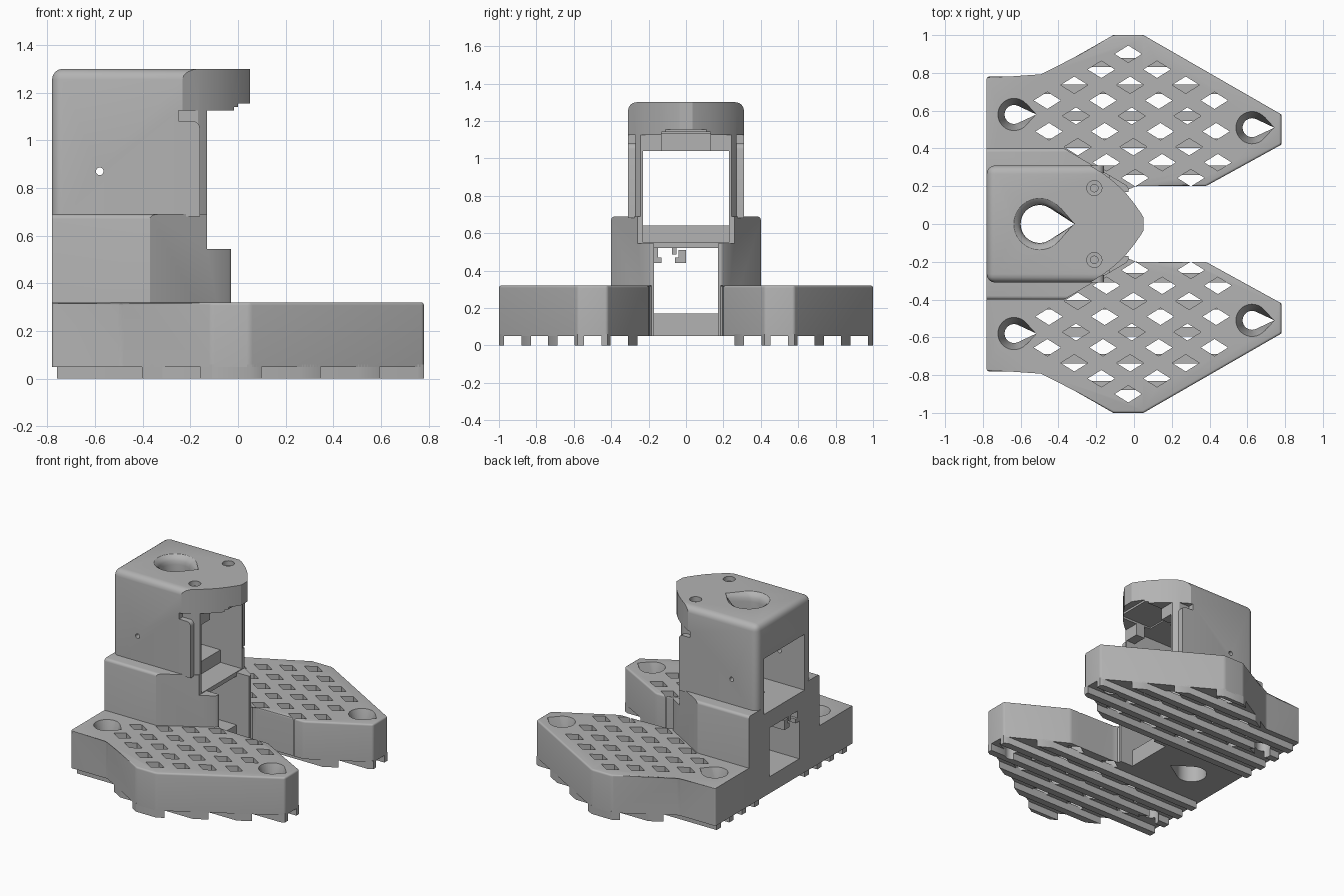
import bpy, bmesh, math

cube = bpy.data.objects.get("Cube")
if cube:
    bpy.data.objects.remove(cube)

grey = bpy.data.materials.new("plain grey")
grey.use_nodes = True
grey.diffuse_color = (0.45, 0.45, 0.45, 1)
grey.node_tree.nodes["Principled BSDF"].inputs["Base Color"].default_value = (0.45, 0.45, 0.45, 1)


def loft(bm, rings):
    """Closed solid through a stack of equal-sized rings (counter-clockwise from below up)."""
    loops = [[bm.verts.new(p) for p in ring] for ring in rings]
    n = len(loops[0])
    for a, b in zip(loops, loops[1:]):
        for i in range(n):
            j = (i + 1) % n
            bm.faces.new((a[i], a[j], b[j], b[i]))
    bm.faces.new(loops[0][::-1])
    bm.faces.new(loops[-1])


def prism(bm, outline, z0, z1):
    loft(bm, [[(x, y, z) for x, y in outline] for z in (z0, z1)])


def box(bm, x0, x1, y0, y1, z0, z1):
    prism(bm, [(x0, y0), (x1, y0), (x1, y1), (x0, y1)], z0, z1)


def round_edges(bm, test, width):
    edges = [e for e in bm.edges if test(e.verts[0].co, e.verts[1].co)]
    bmesh.ops.bevel(bm, geom=edges, offset=width, segments=4, profile=0.5,
                    affect='EDGES', clamp_overlap=True)


def make(name, bm):
    bmesh.ops.recalc_face_normals(bm, faces=bm.faces)
    mesh = bpy.data.meshes.new(name)
    bm.to_mesh(mesh)
    bm.free()
    mesh.materials.append(grey)
    obj = bpy.data.objects.new(name, mesh)
    bpy.context.collection.objects.link(obj)
    return obj


def boxes(name, *specs):
    bm = bmesh.new()
    for spec in specs:
        box(bm, *spec)
    return make(name, bm)


def carve(obj, cutters, operation='DIFFERENCE'):
    for cutter in cutters:
        mod = obj.modifiers.new("cut", 'BOOLEAN')
        mod.operation = operation
        mod.solver = 'EXACT'
        mod.object = cutter
        cutter.hide_render = True
    bake(obj)


def bake(obj):
    graph = bpy.context.evaluated_depsgraph_get()
    graph.update()
    mesh = bpy.data.meshes.new_from_object(obj.evaluated_get(graph))
    obj.modifiers.clear()
    obj.data = mesh


def mirror(obj):
    mod = obj.modifiers.new("mirror", 'MIRROR')
    mod.use_axis = (False, True, False)
    mod.use_mirror_merge = False
    bake(obj)


def teardrop(cx, cy, z, r, tip):
    """Ring with a point towards +x."""
    start = math.acos(min(0.99, r / tip))
    n = 28
    pts = [(cx + tip, cy, z)]
    for i in range(n + 1):
        a = start + (2 * math.pi - 2 * start) * i / n
        pts.append((cx + r * math.cos(a), cy + r * math.sin(a), z))
    return pts


# Wing outline (left half)
wing_outline = [(-0.78, 0.18), (-0.035, 0.18), (-0.02, 0.195), (0.01, 0.2), (0.38, 0.2),
                (0.78, 0.42), (0.78, 0.58), (0.05, 1.0), (-0.11, 1.0), (-0.49, 0.78), (-0.78, 0.78)]
screws = [(-0.635, 0.58), (0.625, 0.51)]

# Cutters for the wing
bm = bmesh.new()
for sx, sy in screws:
    loft(bm, [teardrop(sx, sy, z, r, 0.118) for z, r in
              ((-0.02, 0.05), (0.2, 0.05), (0.325, 0.087))])
screw_cutter = make("screw_cutter", bm)

bm = bmesh.new()
for i in range(6):
    for j in range(5):
        x = -0.03 + 0.152 * i - 0.143 * j
        y = 0.9 - 0.082 * (i + j)
        near_screw = any(math.hypot(x - sx, y - sy) < 0.15 for sx, sy in screws)
        under_tower = y < 0.44 and y < 0.4 - 0.59 * (x + 0.37) + 0.03
        past_edge = y < 0.235 or y < 0.2 + 0.55 * (x - 0.38) + 0.07
        if not (near_screw or under_tower or past_edge):
            prism(bm, [(x - 0.072, y), (x, y - 0.045), (x + 0.072, y), (x, y + 0.045)], -0.02, 0.4)
diamond_cutter = make("diamond_cutter", bm)

# Perforated wings
bm = bmesh.new()
prism(bm, wing_outline, 0.05, 0.32)


def wing_edge(a, b):
    inner = max(a.y, b.y) < 0.199 or min(a.y, b.y) < 0.19
    return max(a.z, b.z) > 0.3 and not inner


round_edges(bm, wing_edge, 0.035)
wings = make("wings", bm)
carve(wings, [diamond_cutter, screw_cutter])
mirror(wings)

# Ribs under the wings
bm = bmesh.new()
prism(bm, wing_outline, 0.0, 0.06)
ribs = make("wing_ribs", bm)
bars = boxes("bar_helper", *[(-0.76, 0.79, 0.285 + 0.1425 * k - 0.025, 0.285 + 0.1425 * k + 0.025, -0.02, 0.08)
                             for k in range(6)])
carve(ribs, [bars], 'INTERSECT')
carve(ribs, [screw_cutter])
mirror(ribs)

# Vertical teardrop bore and side pin holes
bm = bmesh.new()
loft(bm, [teardrop(-0.5, 0, z, r, 0.185) for z, r in
          ((-0.02, 0.1), (1.24, 0.1), (1.265, 0.104), (1.285, 0.115), (1.302, 0.14))])
bore_cutter = make("bore_cutter", bm)

bm = bmesh.new()
for side in (-1, 1):
    loft(bm, [[(-0.21 + r * math.cos(a * math.pi / 10), side * 0.19 + r * math.sin(a * math.pi / 10), z)
               for a in range(20)] for z, r in ((1.18, 0.02), (1.265, 0.02), (1.266, 0.04), (1.32, 0.04))])
loft(bm, [[(-0.58 + 0.016 * math.cos(a * math.pi / 8), y, 0.87 + 0.016 * math.sin(a * math.pi / 8))
           for a in range(16)] for y in (-0.5, 0.5)])
pin_cutter = make("pin_cutter", bm)

# Lower body with cable channel and stepped shelf
bm = bmesh.new()
prism(bm, [(-0.78, -0.4), (-0.37, -0.4), (-0.04, -0.205), (-0.03, -0.19),
           (-0.03, 0.19), (-0.04, 0.205), (-0.37, 0.4), (-0.78, 0.4)], 0.05, 0.69)
round_edges(bm, lambda a, b: min(a.z, b.z) > 0.6 and abs(a.y + b.y) > 0.79, 0.02)
lower_body = make("lower_body", bm)
channel_cutters = [
    boxes("channel_cutter", (-0.9, 0.1, -0.17, 0.17, 0.17, 0.52)),
    boxes("floor_cutter", (-0.13, 0.1, -0.17, 0.17, 0, 0.6)),
    boxes("shelf_cutter", (-0.9, 0.1, -0.23, 0.23, 0.64, 0.8)),
    boxes("step_cutter", (-0.3, 0.1, -0.23, 0.23, 0.55, 0.75)),
    boxes("front_cutter", (-0.13, 0.1, -0.5, 0.5, 0.545, 0.85)),
]
carve(lower_body, channel_cutters + [bore_cutter])

# Tower with overhanging rounded cap
bm = bmesh.new()
box(bm, -0.78, 0.05, -0.31, 0.31, 0.66, 1.3)
round_edges(bm, lambda a, b: (min(a.z, b.z) > 1.2 and a.x + b.x < 0.05)
            or (max(a.x, b.x) < -0.7 and abs(a.y + b.y) > 0.6), 0.045)
tower = make("tower", bm)
half = [(0.05, 0.035), (0.035, 0.06), (0.0, 0.11), (-0.04, 0.16), (-0.08, 0.2),
        (-0.12, 0.235), (-0.16, 0.265), (-0.2, 0.29), (-0.25, 0.32)]
bm = bmesh.new()
prism(bm, half + [(-0.9, 0.32), (-0.9, -0.32)] + [(x, -y) for x, y in half[::-1]], 0.5, 1.4)
carve(tower, [make("cap_outline_helper", bm)], 'INTERSECT')
tower_cutters = [
    boxes("back_opening_cutter", (-0.9, 0.2, -0.23, 0.23, 0.6, 1.04)),
    boxes("chamber_cutter", (-0.7, -0.2, -0.23, 0.23, 0.9, 1.13)),
    boxes("overhang_cutter", (-0.13, 0.2, -0.5, 0.5, 0.6, 1.125)),
    boxes("cap_recess_cutter", (-0.25, 0.01, -0.13, 0.13, 1.0, 1.14)),
    boxes("cap_lip_cutter", (0.0, 0.2, -0.5, 0.5, 1.1, 1.155)),
    boxes("side_notch_cutter", (-0.25, 0.2, 0.27, 0.5, 0.6, 1.125), (-0.25, 0.2, -0.5, -0.27, 0.6, 1.125)),
]
carve(tower, tower_cutters + [bore_cutter, pin_cutter])

# Side flanges beside the tower opening
bm = bmesh.new()
box(bm, -0.26, -0.16, 0.27, 0.31, 0.68, 1.08)
round_edges(bm, lambda a, b: min(a.z, b.z) > 1.0 and min(a.x, b.x) > -0.2, 0.03)
flanges = make("side_flanges", bm)
mirror(flanges)

# Cable clip under the shelf
clip = boxes("cable_clip",
             (-0.78, -0.68, -0.17, -0.13, 0.44, 0.47),
             (-0.78, -0.68, -0.17, -0.15, 0.46, 0.53),
             (-0.78, -0.68, -0.06, 0.0, 0.44, 0.47),
             (-0.78, -0.68, -0.04, 0.0, 0.46, 0.51),
             (-0.78, -0.68, -0.075, -0.05, 0.485, 0.53))

# Remove the helpers, smooth the rounded edges
for obj in list(bpy.data.objects):
    if obj.name.endswith(("_cutter", "_helper")):
        bpy.data.objects.remove(obj)
bpy.ops.object.select_all(action='DESELECT')
for obj in (wings, ribs, lower_body, tower, flanges, clip):
    obj.select_set(True)
bpy.context.view_layer.objects.active = tower
bpy.ops.object.shade_smooth_by_angle(angle=math.radians(30))
